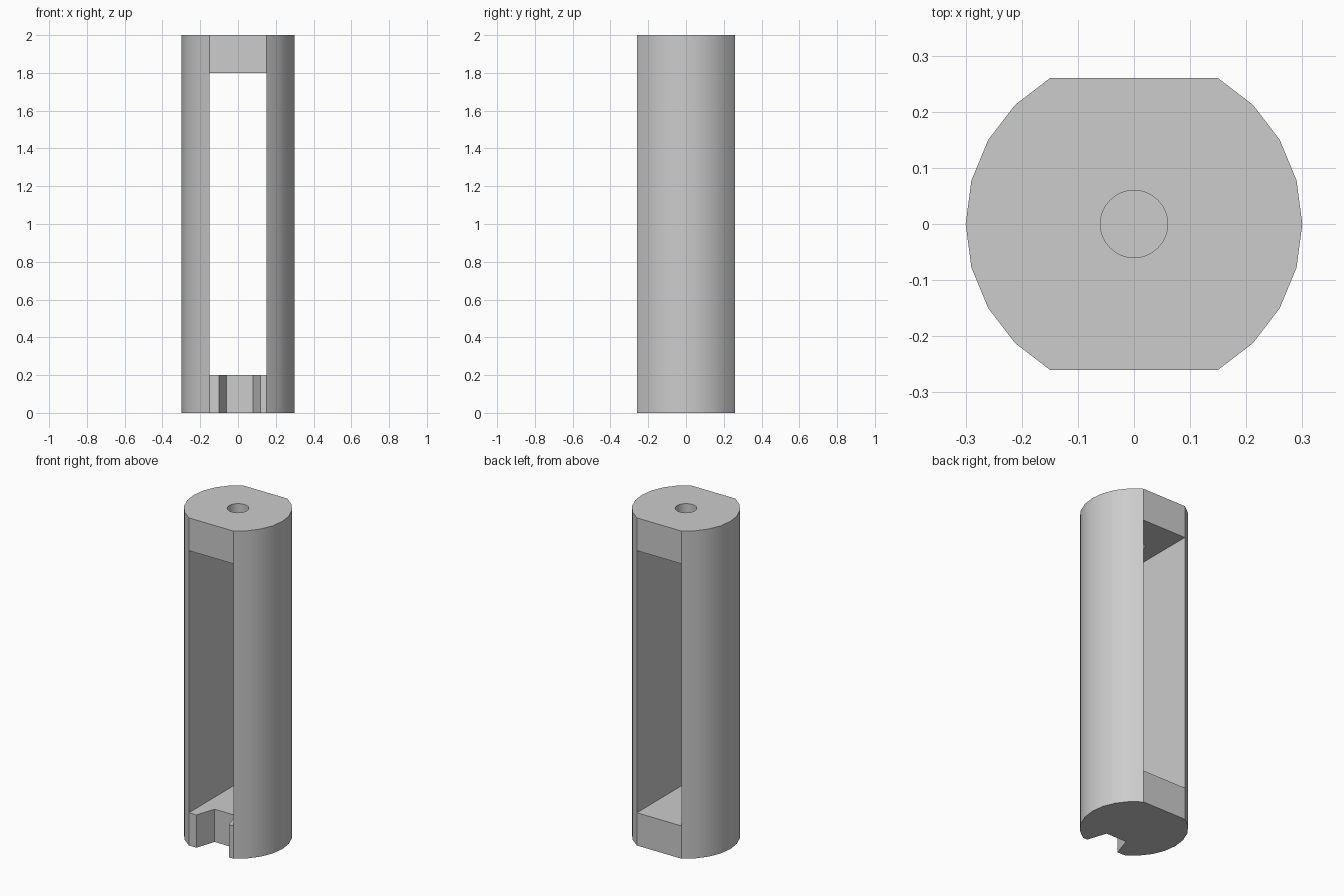
import bpy
import bmesh
from math import cos, sin, pi, radians

if "Cube" in bpy.data.objects:
    bpy.data.objects.remove(bpy.data.objects["Cube"], do_unlink=True)

RADIUS, HEIGHT, PLATE = 0.3, 2.0, 0.2
FLAT_X = RADIUS * cos(pi / 3)

grey = bpy.data.materials.new("plain grey")
grey.use_nodes = True
colour = (0.604, 0.604, 0.604, 1)
grey.diffuse_color = colour
grey.node_tree.nodes["Principled BSDF"].inputs["Base Color"].default_value = colour


def prism(name, outline, z0, z1):
    """Extrude a flat outline (x, y) from z0 to z1."""
    bm = bmesh.new()
    base = bm.faces.new([bm.verts.new((x, y, z0)) for x, y in outline])
    top = bmesh.ops.extrude_face_region(bm, geom=[base])
    moved = [v for v in top["geom"] if isinstance(v, bmesh.types.BMVert)]
    bmesh.ops.translate(bm, verts=moved, vec=(0, 0, z1 - z0))
    bmesh.ops.recalc_face_normals(bm, faces=bm.faces)
    mesh = bpy.data.meshes.new(name)
    bm.to_mesh(mesh)
    bm.free()
    mesh.materials.append(grey)
    obj = bpy.data.objects.new(name, mesh)
    bpy.context.collection.objects.link(obj)
    return obj


def circle(radius, degrees):
    return [(radius * cos(radians(a)), radius * sin(radians(a))) for a in degrees]


def cut(target, cutter):
    """Subtract the cutter for good, then throw it away."""
    bpy.ops.object.select_all(action="DESELECT")
    bpy.context.view_layer.objects.active = target
    target.select_set(True)
    mod = target.modifiers.new("cut", "BOOLEAN")
    mod.operation, mod.solver, mod.object = "DIFFERENCE", "EXACT", cutter
    bpy.ops.object.modifier_apply(modifier=mod.name)
    bpy.data.objects.remove(cutter, do_unlink=True)


# Round housing with flats at front and back
sides = list(range(-60, 61, 15)) + list(range(120, 241, 15))
housing = prism("housing", circle(RADIUS, sides), 0, HEIGHT)

# Long window straight through from front to back
window = [(-FLAT_X, -0.5), (FLAT_X, -0.5), (FLAT_X, 0.5), (-FLAT_X, 0.5)]
cut(housing, prism("window_cutter", window, PLATE, HEIGHT - PLATE))

# Round hole in the top plate
hole = circle(0.06, [i * 11.25 for i in range(32)])
cut(housing, prism("hole_cutter", hole, HEIGHT - PLATE - 0.1, HEIGHT + 0.1))

# Tapered notch in the front of the bottom plate
notch = [(-0.113, -0.3), (0.133, -0.3), (0.08, -0.14), (-0.06, -0.14)]
cut(housing, prism("notch_cutter", notch, -0.1, PLATE + 0.1))

bpy.ops.object.shade_smooth_by_angle(angle=radians(30))
